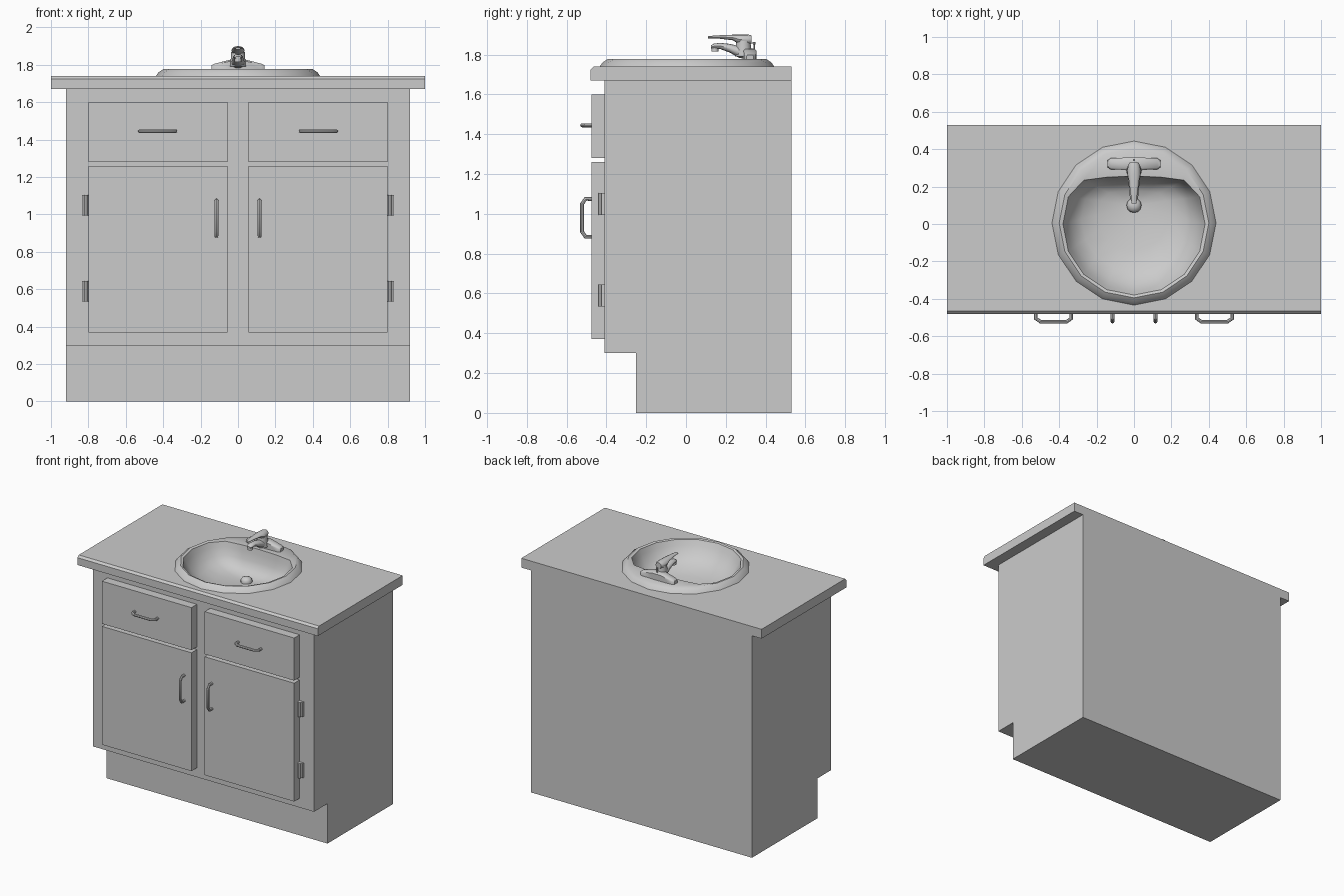
import bpy, bmesh, math
from mathutils import Vector

cube = bpy.data.objects.get("Cube")
if cube:
    bpy.data.objects.remove(cube, do_unlink=True)

grey = bpy.data.materials.new("light grey")
grey.use_nodes = True
grey.diffuse_color = (0.6, 0.6, 0.6, 1)
grey.node_tree.nodes["Principled BSDF"].inputs["Base Color"].default_value = (0.6, 0.6, 0.6, 1)


def finish(name, bm, smooth=False, fix=True):
    if fix:
        bmesh.ops.recalc_face_normals(bm, faces=bm.faces)
    me = bpy.data.meshes.new(name)
    bm.to_mesh(me)
    bm.free()
    ob = bpy.data.objects.new(name, me)
    bpy.context.collection.objects.link(ob)
    me.materials.append(grey)
    if smooth:
        activate(ob)
        bpy.ops.object.shade_smooth_by_angle(angle=math.radians(40))
    return ob


def activate(ob):
    bpy.ops.object.select_all(action='DESELECT')
    ob.select_set(True)
    bpy.context.view_layer.objects.active = ob


def loft(name, rings, caps=(True, True), smooth=True, fix=True):
    """Skin a list of equal-length point rings."""
    bm = bmesh.new()
    vs = [[bm.verts.new(p) for p in ring] for ring in rings]
    n = len(vs[0])
    for a, b in zip(vs, vs[1:]):
        for i in range(n):
            j = (i + 1) % n
            bm.faces.new((a[i], a[j], b[j], b[i]))
    if caps[0]:
        bm.faces.new(vs[0][::-1])
    if caps[1]:
        bm.faces.new(vs[-1])
    return finish(name, bm, smooth, fix)


def extrude_x(name, profile, half):
    return loft(name, [[(x, y, z) for y, z in profile] for x in (-half, half)], smooth=False)


def box(name, x, y, z):
    return loft(name, [[(x[0], y[0], h), (x[1], y[0], h), (x[1], y[1], h), (x[0], y[1], h)]
                       for h in z], smooth=False)


def circle(cx, cy, z, r, n=16):
    return [(cx + r * math.cos(math.tau * i / n), cy + r * math.sin(math.tau * i / n), z)
            for i in range(n)]


def tube(name, points, r, n=8):
    """Round bar along a planar path with mitred corners."""
    pts = [Vector(p) for p in points]
    side = (pts[1] - pts[0]).cross(pts[2] - pts[1]).normalized()
    rings = []
    for i, p in enumerate(pts):
        d0 = (p - pts[max(i - 1, 0)]).normalized()
        d1 = (pts[min(i + 1, len(pts) - 1)] - p).normalized()
        t = (d0 + d1).normalized()
        other = t.cross(side)
        rings.append([p + r * (side * math.cos(math.tau * k / n) + other * math.sin(math.tau * k / n))
                      for k in range(n)])
    return loft(name, rings)


def body_along_y(name, sections, n=12):
    """Elliptical sections: y, centre z, half width, half height."""
    return loft(name, [[(w * math.cos(math.tau * k / n), y, z + h * math.sin(math.tau * k / n))
                        for k in range(n)] for y, z, w, h in sections])


# cabinet with toe kick, and countertop with a chamfered front edge
cabinet = extrude_x("cabinet", [(-0.25, 0), (0.53, 0), (0.53, 1.67), (-0.41, 1.67),
                                (-0.41, 0.3), (-0.25, 0.3)], 0.92)
counter = extrude_x("countertop", [(-0.48, 1.67), (0.53, 1.67), (0.53, 1.74),
                                   (-0.465, 1.74), (-0.48, 1.725)], 1.0)

# opening for the basin
cutter = loft("basin_cutter", [circle(0, 0.005, z, 0.41) for z in (1.5, 1.9)], smooth=False)
cutter.hide_render = True
for ob in (cabinet, counter):
    mod = ob.modifiers.new("opening", 'BOOLEAN')
    mod.operation = 'DIFFERENCE'
    mod.solver = 'EXACT'
    mod.object = cutter
    activate(ob)
    bpy.ops.object.modifier_apply(modifier=mod.name)
bpy.data.objects.remove(cutter, do_unlink=True)

# doors, drawers, handles and hinges, repeated on both sides
FRONT = -0.475
bar = [(-0.095, 0), (-0.095, -0.03), (-0.07, -0.047), (0.07, -0.047), (0.095, -0.03), (0.095, 0)]
for s, side in ((1, "left"), (-1, "right")):
    span = sorted((s * 0.055, s * 0.8))
    box(side + "_drawer", span, (FRONT, -0.41), (1.28, 1.6))
    box(side + "_door", span, (FRONT, -0.41), (0.37, 1.26))
    tube(side + "_drawer_handle", [(s * 0.43 + a, FRONT + d, 1.445) for a, d in bar], 0.01)
    tube(side + "_door_handle", [(s * 0.115, FRONT + d, 0.98 + a) for a, d in bar], 0.01)
    for z, place in ((1.05, "upper"), (0.59, "lower")):
        name = side + "_" + place + "_hinge"
        box(name + "_leaf", sorted((s * 0.8, s * 0.835)), (-0.425, -0.41), (z - 0.055, z + 0.055))
        loft(name + "_barrel", [circle(s * 0.812, -0.428, z + h, 0.012, 8) for h in (-0.055, 0.055)])

# basin: rim, faucet deck and bowl sloping to the drain
mouth = [(x, min(y, 0.18 + 0.2 * y), z) for x, y, z in circle(0, 0, 1.772, 0.38)]
rings = [circle(0, 0.005, z, r) for r, z in ((0.44, 1.738), (0.425, 1.76), (0.4, 1.777))]
rings.append(mouth)
for scale, z in ((0.96, 1.735), (0.88, 1.68), (0.74, 1.635), (0.5, 1.605), (0.12, 1.59)):
    rings.append([(x * scale, 0.1 + (y - 0.1) * scale, z) for x, y, _ in mouth])
loft("basin", rings, caps=(False, True), fix=False)

# drain plug
loft("drain_plug", [circle(0, 0.1, z, r, 12) for r, z in
                    ((0.04, 1.585), (0.04, 1.605), (0.03, 1.62), (0.012, 1.627))])

# faucet base: flat wings rising to the middle
wing = []
for x, w, top in ((-0.142, 0.018, 1.798), (-0.125, 0.03, 1.806), (-0.04, 0.033, 1.828),
                  (0.04, 0.033, 1.828), (0.125, 0.03, 1.806), (0.142, 0.018, 1.798)):
    wing.append([(x, 0.322 - w, 1.77), (x, 0.322 + w, 1.77), (x, 0.322 + w, top - 0.008),
                 (x, 0.322 + w * 0.7, top), (x, 0.322 - w * 0.7, top), (x, 0.322 - w, top - 0.008)])
loft("faucet_base", wing)

# spout with nozzle, neck, lever and pull rod
body_along_y("faucet_spout", [(0.34, 1.805, 0.032, 0.025), (0.27, 1.812, 0.036, 0.03),
                              (0.22, 1.832, 0.03, 0.022), (0.17, 1.844, 0.024, 0.015),
                              (0.14, 1.842, 0.022, 0.013), (0.125, 1.838, 0.014, 0.008)])
loft("faucet_nozzle", [circle(0, 0.145, z, 0.018, 12) for z in (1.815, 1.84)])
loft("faucet_neck", [circle(0, 0.288, z, r, 12) for r, z in
                     ((0.042, 1.79), (0.038, 1.84), (0.036, 1.87))])
body_along_y("faucet_lever", [(0.328, 1.875, 0.024, 0.022), (0.31, 1.875, 0.033, 0.026),
                              (0.265, 1.877, 0.035, 0.024), (0.235, 1.886, 0.028, 0.014),
                              (0.16, 1.889, 0.018, 0.008), (0.11, 1.887, 0.013, 0.006)])
loft("pull_rod", [circle(0, 0.342, z, r, 8) for r, z in
                  ((0.004, 1.8), (0.004, 1.85), (0.007, 1.853), (0.007, 1.863))])
